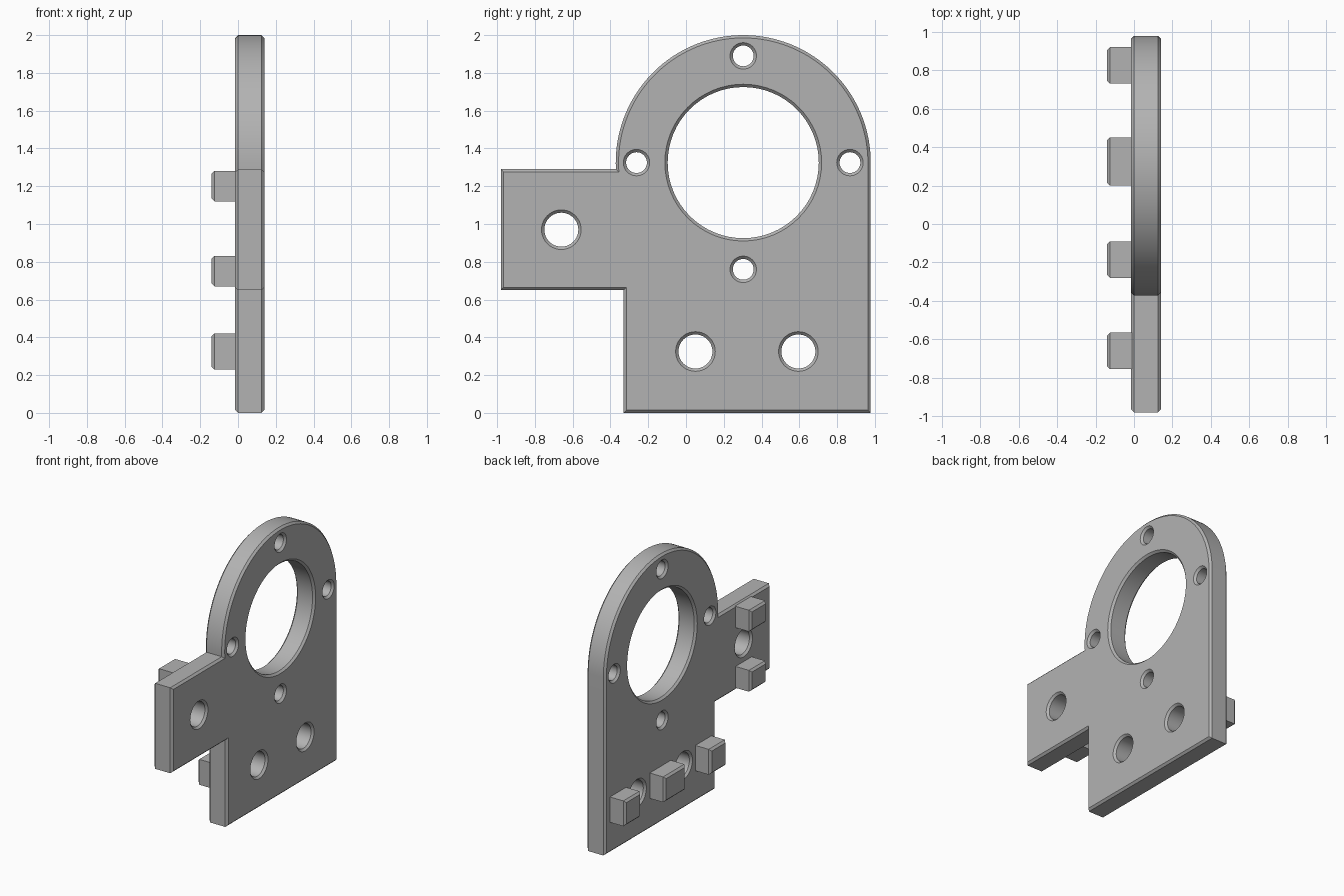
import bpy, bmesh
from math import sin, cos, pi
from mathutils import Vector

cube = bpy.data.objects.get("Cube")
if cube:
    bpy.data.objects.remove(cube)

X0, X1 = -0.015, 0.14      # plate thickness range
PEG_X = -0.14              # outer end of the pegs
C = 0.015                  # chamfer width
CY, CZ, R = 0.303, 1.325, 0.675   # rounded top

grey = bpy.data.materials.new("plain_grey")
grey.use_nodes = True
grey.diffuse_color = (0.45, 0.45, 0.45, 1)
grey.node_tree.nodes["Principled BSDF"].inputs["Base Color"].default_value = (0.45, 0.45, 0.45, 1)


def finish(bm, name):
    bmesh.ops.recalc_face_normals(bm, faces=bm.faces)
    mesh = bpy.data.meshes.new(name)
    bm.to_mesh(mesh)
    bm.free()
    mesh.materials.append(grey)
    obj = bpy.data.objects.new(name, mesh)
    bpy.context.collection.objects.link(obj)
    bpy.ops.object.select_all(action="DESELECT")
    obj.select_set(True)
    bpy.context.view_layer.objects.active = obj
    bpy.ops.object.shade_smooth_by_angle(angle=pi / 6)
    return obj


def arc(y, z, r, start, end, n):
    return [Vector((y + r * cos(start + (end - start) * i / n),
                    z + r * sin(start + (end - start) * i / n))) for i in range(n + 1)]


def inset(loop, d):
    """Move a loop towards its left side with mitred corners."""
    out = []
    for i, p in enumerate(loop):
        a = (p - loop[i - 1]).normalized()
        b = (loop[(i + 1) % len(loop)] - p).normalized()
        na, nb = Vector((-a.y, a.x)), Vector((-b.y, b.x))
        out.append(p + (na + nb) * d / (1 + na.dot(nb)))
    return out


def chamfered_wall(bm, loop):
    """Wall through the plate with a chamfer at each end; returns the two rims."""
    rings = []
    for x, d in ((X0, C), (X0 + C, 0), (X1 - C, 0), (X1, C)):
        rings.append([bm.verts.new((x, p.x, p.y)) for p in inset(loop, d)])
    n = len(loop)
    for low, high in zip(rings, rings[1:]):
        for i in range(n):
            j = (i + 1) % n
            bm.faces.new((low[i], low[j], high[j], high[i]))
    return [[bm.edges.get((ring[i], ring[(i + 1) % n])) for i in range(n)]
            for ring in (rings[0], rings[-1])]


# Plate outline: lower body, rounded top and side arm
outline = [Vector(p) for p in ((-0.33, 0), (0.978, 0))]
outline += arc(CY, CZ, R, 0, pi + 0.052, 72)
outline += [Vector(p) for p in ((-0.98, 1.29), (-0.98, 0.65), (-0.33, 0.65))]

# Holes: central bore, four screw holes around it, three locating holes
holes = [(CY, CZ, 0.4)]
holes += [(CY + 0.565 * cos(k * pi / 2), CZ + 0.565 * sin(k * pi / 2), 0.055) for k in range(4)]
holes += [(-0.66, 0.97, 0.09), (0.05, 0.325, 0.09), (0.595, 0.325, 0.09)]

bm = bmesh.new()
rims = [chamfered_wall(bm, outline)]
for y, z, r in holes:
    rims.append(chamfered_wall(bm, arc(y, z, r, 2 * pi, 0, 64 if r > 0.2 else 40)[:-1]))
for side in (0, 1):
    edges = [e for rim in rims for e in rim[side]]
    bmesh.ops.triangle_fill(bm, edges=edges, use_beauty=True, normal=(1, 0, 0))
finish(bm, "mounting_plate")


# Pegs on the back of the plate, chamfered on the outer end
def peg(name, y0, y1, z0, z1):
    bm = bmesh.new()
    bmesh.ops.create_cube(bm, size=1)
    x1 = X0 + 0.01
    for v in bm.verts:
        v.co = ((x1 if v.co.x > 0 else PEG_X), (y1 if v.co.y > 0 else y0), (z1 if v.co.z > 0 else z0))
    end = [e for e in bm.edges if all(v.co.x < PEG_X + 0.001 for v in e.verts)]
    bmesh.ops.bevel(bm, geom=end, offset=C, segments=1, affect="EDGES")
    finish(bm, name)


for name, y0, y1 in (("lower_peg_back", 0.73, 0.92), ("lower_peg_middle", 0.2, 0.45),
                     ("lower_peg_front", -0.28, -0.09)):
    peg(name, y0, y1, 0.23, 0.42)
for name, z0, z1 in (("arm_peg_bottom", 0.67, 0.83), ("arm_peg_top", 1.12, 1.28)):
    peg(name, -0.755, -0.565, z0, z1)
